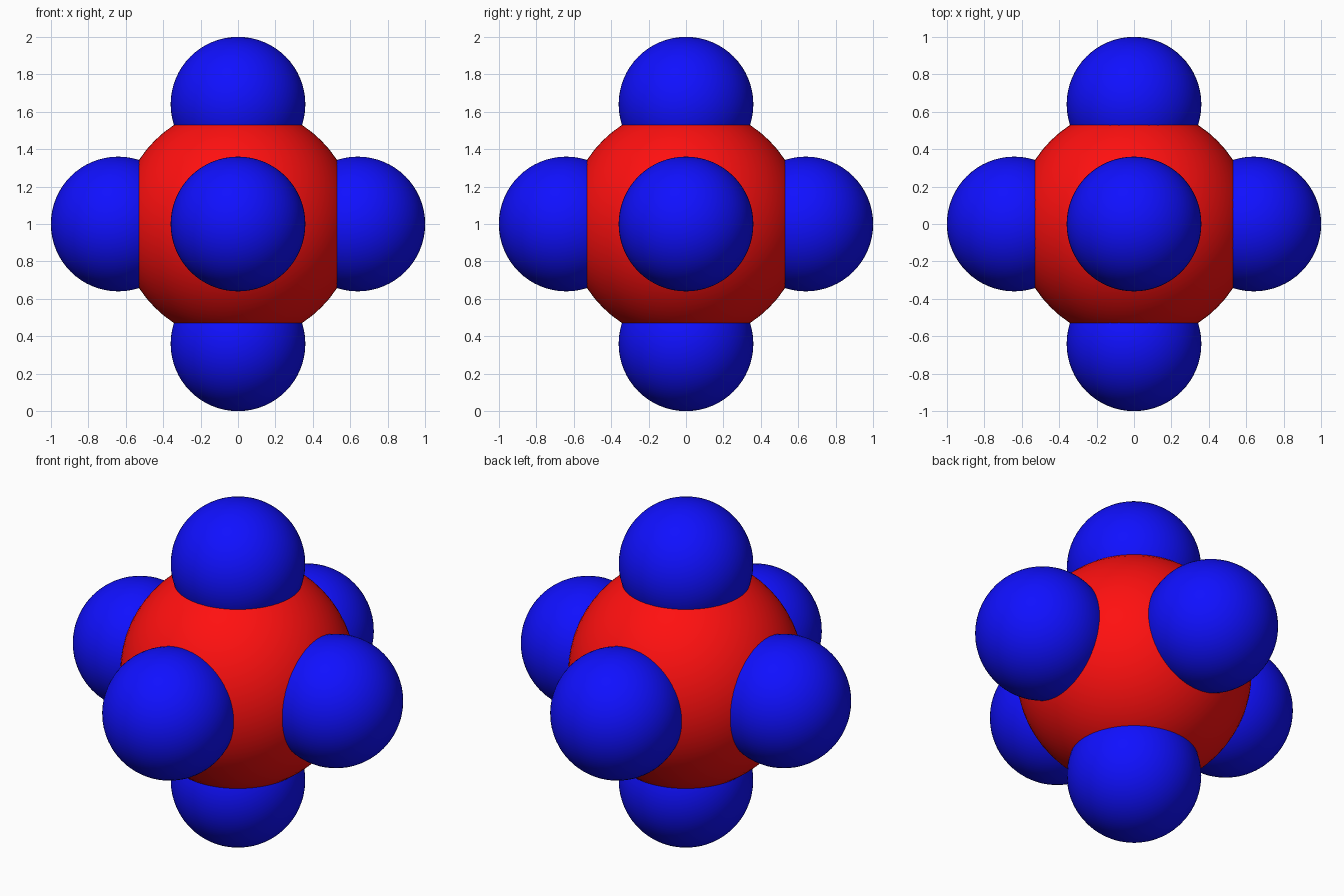
import bpy
from mathutils import Vector

if "Cube" in bpy.data.objects:
    bpy.data.objects.remove(bpy.data.objects["Cube"])

CENTRE = Vector((0, 0, 1))
CORE_RADIUS, BALL_RADIUS = 0.63, 0.36
BALL_OFFSET = 1 - BALL_RADIUS


def material(name, colour):
    mat = bpy.data.materials.new(name)
    mat.diffuse_color = (*colour, 1)
    mat.use_nodes = True
    mat.node_tree.nodes["Principled BSDF"].inputs["Base Color"].default_value = mat.diffuse_color
    return mat


def ball(name, location, radius, mat):
    bpy.ops.mesh.primitive_uv_sphere_add(
        segments=64, ring_count=32, radius=radius, location=location)
    obj = bpy.context.object
    obj.name = name
    obj.data.materials.append(mat)
    bpy.ops.object.shade_smooth()
    return obj


red = material("red", (1, 0.005, 0.005))
blue = material("blue", (0.005, 0.005, 1))

# Large central sphere
ball("central_sphere", CENTRE, CORE_RADIUS, red)

# Six smaller spheres, one pair along each axis
directions = {
    "right": (1, 0, 0), "left": (-1, 0, 0),
    "back": (0, 1, 0), "front": (0, -1, 0),
    "top": (0, 0, 1), "bottom": (0, 0, -1),
}
for side, direction in directions.items():
    ball(f"{side}_sphere", CENTRE + BALL_OFFSET * Vector(direction), BALL_RADIUS, blue)
